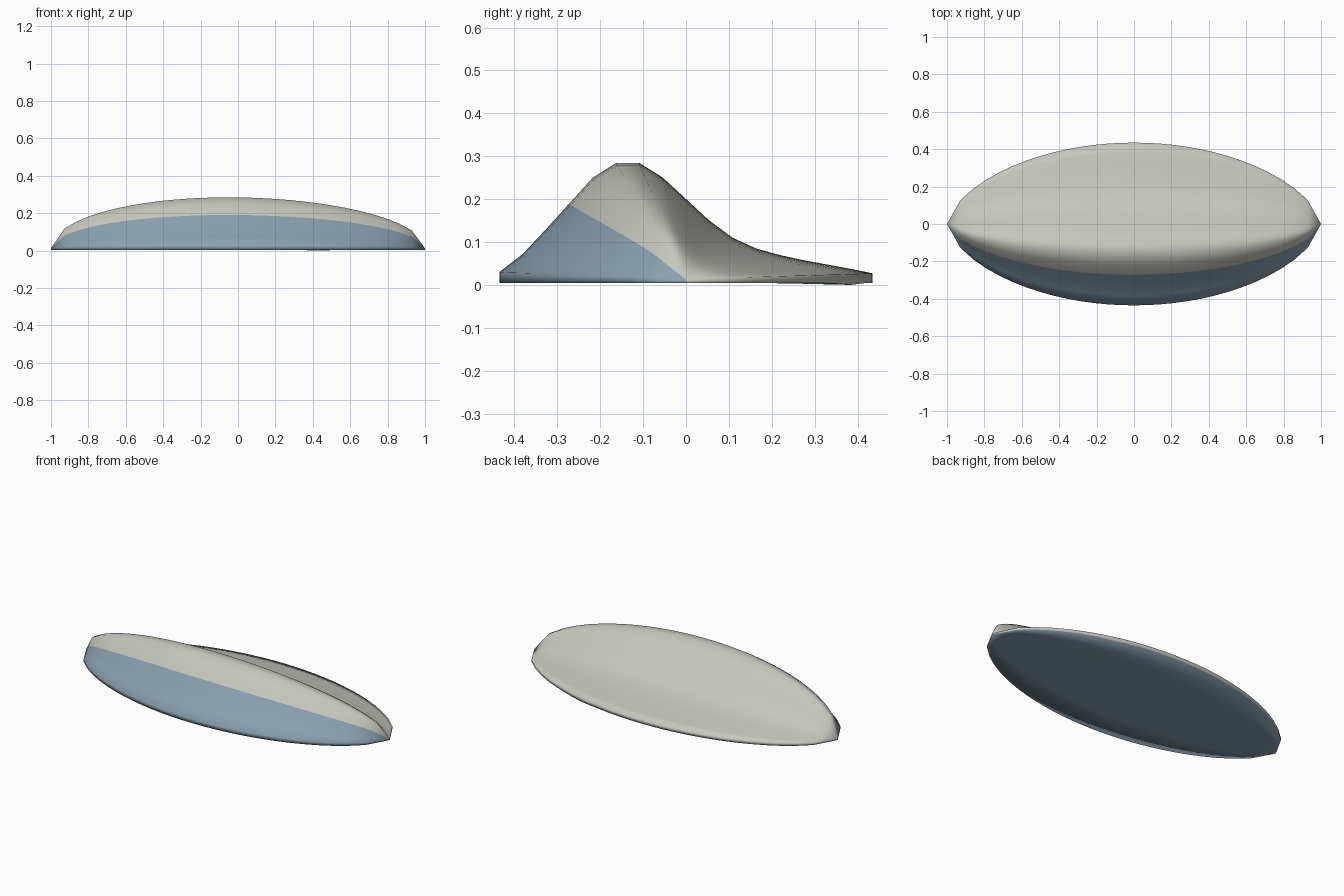
import bpy, bmesh, math

if "Cube" in bpy.data.objects:
    bpy.data.objects.remove(bpy.data.objects["Cube"])

def material(name, rgb):
    m = bpy.data.materials.new(name)
    m.diffuse_color = (*rgb, 1)
    m.use_nodes = True
    m.node_tree.nodes["Principled BSDF"].inputs["Base Color"].default_value = m.diffuse_color
    return m

# Cross-section heights, front edge to back edge, at the middle of the shell
CROSS = [.03, .072, .13, .19, .25, .284, .284, .25, .2, .15,
         .11, .085, .07, .058, .048, .038, .027]
HALF_WIDTH, TIP_Z, BASE_Z, STEPS = .435, .012, .004, 28
n = len(CROSS)

def section(x):
    """Closed ring at x: top profile front to back, then the flat underside."""
    r = max(0, 1 - x * x)
    w = HALF_WIDTH * r ** .62
    h = r ** .5 * (1 - .05 * x)
    ring = [(x, w * (2 * i / (n - 1) - 1), TIP_Z + (z - TIP_Z) * h)
            for i, z in enumerate(CROSS)]
    # slight sag of the underside at the back edge
    sag = BASE_Z * max(0, 1 - abs(x - .43) / .15)
    ring.append((x, w, BASE_Z - sag))
    ring += [(x, w * t, BASE_Z) for t in (.6, .2, -.2, -.6, -1)]
    return ring

bm = bmesh.new()
rings = [[bm.verts.new(p) for p in section(-1 + 2 * k / STEPS)]
         for k in range(STEPS + 1)]
count = len(rings[0])
for a, b in zip(rings, rings[1:]):
    for i in range(count):
        j = (i + 1) % count
        f = bm.faces.new((a[i], b[i], b[j], a[j]))
        f.smooth = True
        # front slope and underside are blue, the crest and back are grey
        f.material_index = 0 if 3 <= i < n else 1
bmesh.ops.remove_doubles(bm, verts=bm.verts, dist=1e-5)
bmesh.ops.recalc_face_normals(bm, faces=bm.faces)

# Leaf-shaped shell
mesh = bpy.data.meshes.new("leaf_shell")
bm.to_mesh(mesh)
bm.free()
mesh.materials.append(material("warm_grey", (.56, .57, .51)))
mesh.materials.append(material("slate_blue", (.25, .35, .43)))
shell = bpy.data.objects.new("leaf_shell", mesh)
bpy.context.collection.objects.link(shell)
